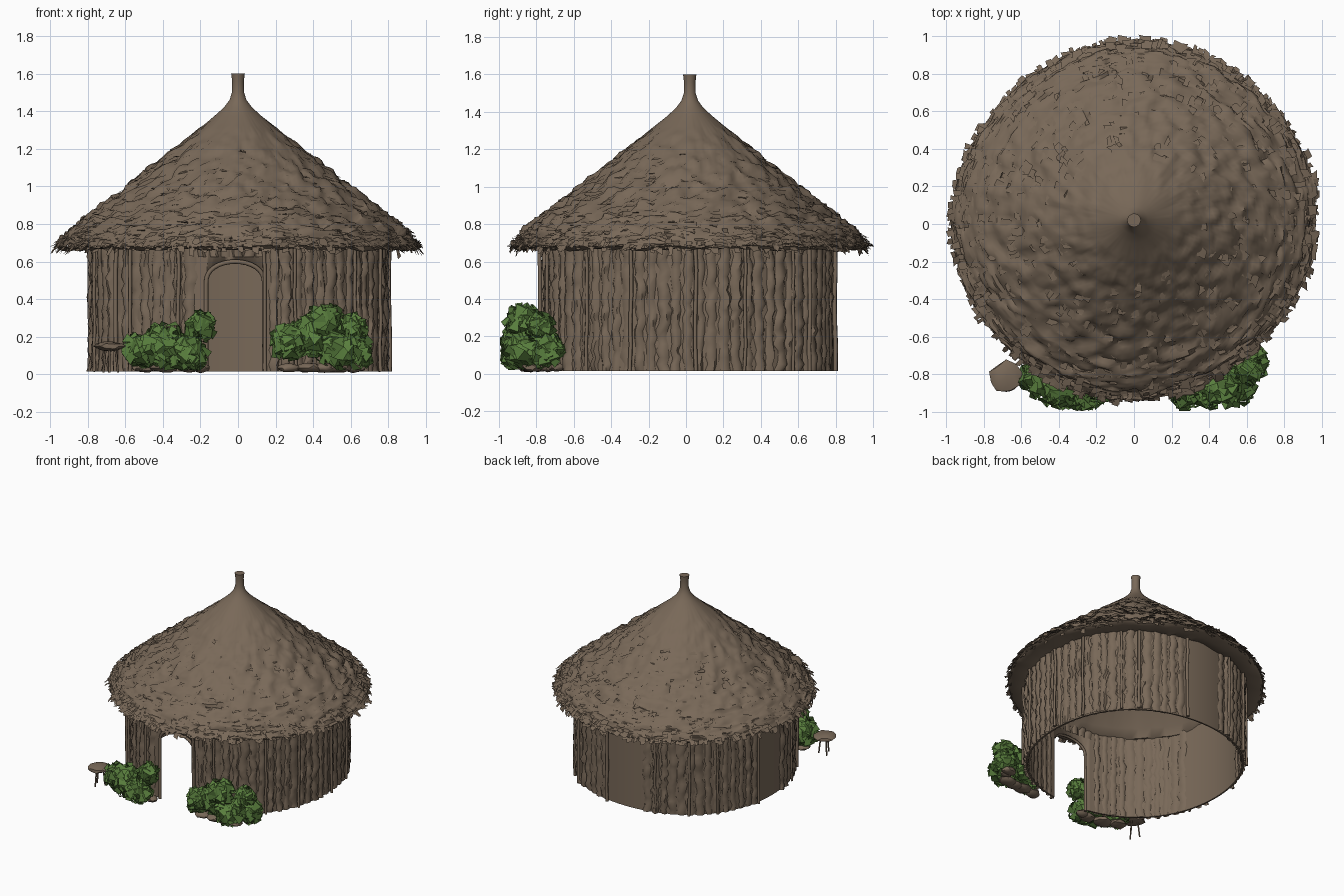
import bpy, bmesh, math, random
from mathutils import Vector, noise

random.seed(4)
if "Cube" in bpy.data.objects:
    bpy.data.objects.remove(bpy.data.objects["Cube"])


def material(name, rgb):
    m = bpy.data.materials.new(name)
    m.use_nodes = True
    m.diffuse_color = (*rgb, 1)
    bsdf = m.node_tree.nodes["Principled BSDF"]
    bsdf.inputs["Base Color"].default_value = (*rgb, 1)
    bsdf.inputs["Roughness"].default_value = 0.9
    return m


BROWN = material("thatch brown", (0.19, 0.14, 0.098))
GREEN = material("leaf green", (0.1, 0.21, 0.047))
rnd = random.uniform


def finish(name, bm, mat, angle=40):
    me = bpy.data.meshes.new(name)
    bm.to_mesh(me)
    bm.free()
    ob = bpy.data.objects.new(name, me)
    bpy.context.collection.objects.link(ob)
    me.materials.append(mat)
    bpy.ops.object.select_all(action="DESELECT")
    ob.select_set(True)
    bpy.context.view_layer.objects.active = ob
    bpy.ops.object.shade_smooth_by_angle(angle=math.radians(angle))
    return ob


def polar(r, a, z, cy):
    return Vector((r * math.cos(a), r * math.sin(a) + cy, z))


def wall_point(r, a, z):
    """The wall is slightly squared, widest on its diagonals."""
    return polar(r * (1.018 - 0.014 * math.cos(4 * a) + 0.004 * math.cos(2 * a)), a, z, 0.01)


def roof_point(r, a, z):
    """The roof is slightly out of round."""
    wobble = 0.007 * math.cos(4 * a) + 0.009 * math.sin(2 * a) + 0.007 * math.cos(2 * a)
    return polar(r * (0.99 + wobble), a, z, 0.02)


def grid(bm, rows, closed=False):
    """Skin a list of equally long point rows with quads."""
    vs = [[bm.verts.new(p) for p in row] for row in rows]
    n = len(vs[0])
    for a, b in zip(vs, vs[1:]):
        for j in range(n if closed else n - 1):
            k = (j + 1) % n
            bm.faces.new((a[j], a[k], b[k], b[j]))
    return vs


def interpolate(profile, t):
    """Point at fraction t along a profile, equal spans per segment."""
    s = min(t, 0.9999) * (len(profile) - 1)
    i = int(s)
    return Vector(profile[i]).lerp(Vector(profile[i + 1]), s - i)


# Thatched roof: a lathed flared cone, roughened away from the peak
PEAK = [(0.036, 1.6), (0.031, 1.56), (0.032, 1.5), (0.045, 1.46), (0.075, 1.42), (0.125, 1.375), (0.185, 1.325)]
SLOPE = [(0.185, 1.325), (0.375, 1.175), (0.58, 1.005), (0.78, 0.86), (0.9, 0.765), (0.965, 0.685)]
SEG = 144
bm = bmesh.new()
rows = []
path = [Vector(p) for p in PEAK] + [interpolate(SLOPE, i / 50) for i in range(1, 51)]
for r, z in path:
    row = []
    for j in range(SEG):
        a = math.tau * j / SEG
        rough = min(1, max(0, (r - 0.12) / 0.5))
        bump = rough * (0.026 * noise.noise(roof_point(r, a, z) * 15) + rnd(-0.009, 0.009))
        row.append(roof_point(r + bump * 0.6, a, z + bump))
    rows.append(row)
vs = grid(bm, rows[::-1], True)
bm.faces.new(vs[-1])
finish("thatched_roof", bm, BROWN, 50)

# Underside of the roof: flat eaves, then a conical ceiling
bm = bmesh.new()
inside = [(0.965, 0.68), (0.94, 0.663), (0.86, 0.672), (0.785, 0.68), (0.755, 0.74), (0.4, 1.08),
          (0.12, 1.3), (0.02, 1.36)]
grid(bm, [[roof_point(r, -math.tau * j / 96, z + rnd(-0.009, 0.009)) for j in range(96)]
          for r, z in inside], True)
finish("roof_underside", bm, BROWN, 60)


def straw_card(bm, r, a, z, length, width, slope, lift):
    """A small bent flap lying down the roof, with its lower end lifted."""
    out = Vector((math.cos(a), math.sin(a), 0))
    side = Vector((-math.sin(a), math.cos(a), 0))
    down = (out * math.cos(slope) - Vector((0, 0, math.sin(slope)))).normalized()
    normal = out * math.sin(slope) + Vector((0, 0, math.cos(slope)))
    top = roof_point(r, a, z) - normal * 0.01
    rows = []
    for t in (0, 0.6, 1):
        c = top + down * length * t + normal * (0.01 + lift) * t
        rows.append([c + side * width * s * rnd(0.5, 1.2) + down * rnd(-0.3, 0.3) * length * t
                     for s in (-0.5, 0.5)])
    grid(bm, rows[::-1])


# Loose flaps of thatch over the slope
bm = bmesh.new()
for i in range(800):
    r, z = interpolate(SLOPE, math.sqrt(rnd(0.02, 1)) * 0.96)
    straw_card(bm, r, rnd(0, math.tau), z, rnd(0.03, 0.065), rnd(0.03, 0.06), 0.68, rnd(-0.003, 0.013))
finish("thatch_flaps", bm, BROWN, 30)

# Ragged fringe hanging along the eaves
bm = bmesh.new()
for i in range(330):
    a = math.tau * (i + rnd(-0.5, 0.5)) / 330
    straw_card(bm, rnd(0.935, 0.965), a, rnd(0.685, 0.73), rnd(0.03, 0.058), rnd(0.02, 0.05), rnd(0.8, 1.6), 0.006)
finish("eave_fringe", bm, BROWN, 30)

# Round wall: a thin closed ring, with an arched doorway cut through the front
bm = bmesh.new()
ring = [(0.78, 0.015), (0.78, 0.74), (0.768, 0.74), (0.768, 0.015), (0.78, 0.015)]
grid(bm, [[wall_point(r, math.tau * j / 96, z) for j in range(96)] for r, z in ring], True)
bmesh.ops.remove_doubles(bm, verts=bm.verts, dist=0.0005)
bmesh.ops.recalc_face_normals(bm, faces=bm.faces)
wall = finish("round_wall", bm, BROWN, 30)

DOOR_X, DOOR_W = -0.015, 0.155
arch = [(DOOR_X + DOOR_W * math.cos(math.pi * i / 16), 0.48 + 0.12 * math.sin(math.pi * i / 16) ** 0.8)
        for i in range(17)]
outline = [(DOOR_X + DOOR_W, -0.1)] + arch + [(DOOR_X - DOOR_W, -0.1)]
bm = bmesh.new()
cut = grid(bm, [[Vector((x, y, z)) for x, z in outline] for y in (-1.1, -0.4)], True)
for loop in cut:
    bm.faces.new(loop)
bmesh.ops.recalc_face_normals(bm, faces=bm.faces)
cutter = finish("door_cutter", bm, BROWN)
cutter.hide_render = True
mod = wall.modifiers.new("doorway", "BOOLEAN")
mod.object = cutter
mod.solver = "EXACT"
bpy.context.view_layer.objects.active = wall
bpy.ops.object.modifier_apply(modifier="doorway")
bpy.data.objects.remove(cutter)


def bark_strips(name, radius, sign, depth, smooth_zones):
    """Uneven vertical bark strips, skipping smooth patches and the door."""
    bm = bmesh.new()
    count = 76
    for i in range(count):
        a = math.tau * i / count
        if any(lo < math.degrees(a) < hi for lo, hi in smooth_zones):
            continue
        x = math.cos(a) * radius
        low = 0.625 if math.sin(a) < 0 and abs(x - DOOR_X) < DOOR_W + 0.03 else 0.015
        half = math.pi / count * rnd(0.75, 1.15)
        thick = depth * rnd(0.6, 1)
        n = 3 if low > 0.1 else 20
        rows = []
        for k in range(n + 1):
            z = low + (0.735 - low) * k / n
            jag = rnd(-0.3, 0.3) * half
            swell = thick * rnd(0.25, 1.1)
            rows.append([wall_point(radius + sign * (swell * h * rnd(0.7, 1.1) - 0.004 * (h == 0)),
                                    a + half * s * rnd(0.75, 1.2) + jag, z)
                         for s, h in ((-1, 0), (-0.5, 0.9), (0.4, 1), (1, 0))])
        grid(bm, rows if sign > 0 else [r[::-1] for r in rows])
    finish(name, bm, BROWN, 60)


bark_strips("outer_bark_strips", 0.78, 1, 0.028, [(77, 101), (167, 185)])
bark_strips("inner_bark_strips", 0.768, -1, 0.016, [(68, 112), (158, 202)])


def tube(name, points, radius):
    cu = bpy.data.curves.new(name, "CURVE")
    cu.dimensions = "3D"
    cu.bevel_depth = radius
    cu.bevel_resolution = 1
    cu.use_fill_caps = True
    sp = cu.splines.new("POLY")
    sp.points.add(len(points) - 1)
    for p, co in zip(sp.points, points):
        p.co = (*co, 1)
    ob = bpy.data.objects.new(name, cu)
    bpy.context.collection.objects.link(ob)
    cu.materials.append(BROWN)


# Thin posts around the wall, and the door frame
for deg in (3, 22, 43, 52, 79, 109, 127, 142, 167, 200, 218, 226, 247, 280, 292, 319, 338):
    a = math.radians(deg)
    tube("wall_post", [wall_point(0.8 + rnd(-0.004, 0.004), a + rnd(-0.006, 0.006), 0.015 + 0.135 * k)
                       for k in range(6)], rnd(0.009, 0.013))
frame = [(x, -math.sqrt(0.79 ** 2 - x * x) + 0.01, max(z, 0.015)) for x, z in outline]
tube("door_frame", frame, 0.012)


def blob(bm, centre, size, jitter):
    new = bmesh.ops.create_icosphere(bm, subdivisions=2, radius=1)["verts"]
    for v in new:
        v.co = Vector(centre) + Vector(c * s for c, s in zip(v.co * rnd(1 - jitter, 1 + jitter), size))


def bush(name, lumps):
    """Leafy lumps (x, y, z, radius) covered in bent leaves, over low roots."""
    leaves, roots = bmesh.new(), bmesh.new()
    for x, y, z, r in lumps:
        blob(leaves, (x, y, z), (r * 0.76,) * 3, 0.22)
        blob(roots, (x, y + 0.04, 0.035), (r * 0.6, r * 0.5, 0.025), 0.12)
        for i in range(65):
            d = Vector((rnd(-1, 1), rnd(-1, 1), rnd(-1, 1))).normalized()
            side = d.cross(Vector((rnd(-1, 1), rnd(-1, 1), rnd(-1, 1)))).normalized()
            along = d.cross(side)
            c = Vector((x, y, z)) + d * r * rnd(0.65, 0.95)
            size = rnd(0.035, 0.065)
            rows = [[c + along * size * t + side * size * w * s + d * size * (0.5 - abs(t)) * 0.8
                     for s in (-1, 1)] for t, w in ((-1, 0.15), (0, 0.55), (1, 0.1))]
            grid(leaves, rows)
    for v in leaves.verts:
        v.co.z = max(v.co.z, 0.02)
        v.co.y = max(v.co.y, -0.995)
    finish(name + "_leaves", leaves, GREEN, 30)
    finish(name + "_roots", roots, BROWN, 40)


bush("right_bush", [(-0.5, -0.82, 0.13, 0.11), (-0.39, -0.87, 0.15, 0.125),
                    (-0.26, -0.89, 0.11, 0.11), (-0.2, -0.87, 0.26, 0.08)])
bush("left_bush", [(0.27, -0.88, 0.17, 0.1), (0.38, -0.87, 0.2, 0.12), (0.46, -0.87, 0.27, 0.105),
                   (0.53, -0.86, 0.13, 0.12), (0.62, -0.74, 0.12, 0.095), (0.61, -0.78, 0.24, 0.075)])

# Little stool beside the bush
STOOL = Vector((-0.68, -0.815, 0))
bm = bmesh.new()
blob(bm, STOOL + Vector((0, 0, 0.15)), (0.085, 0.085, 0.025), 0.14)
finish("stool_seat", bm, BROWN, 40)
for k in range(3):
    d = Vector((math.cos(2.1 * k + 0.4), math.sin(2.1 * k + 0.4), 0))
    tube("stool_leg", [STOOL + d * 0.03 + Vector((0, 0, 0.145)), STOOL + d * 0.045 + Vector((0, 0, 0.01))], 0.006)
